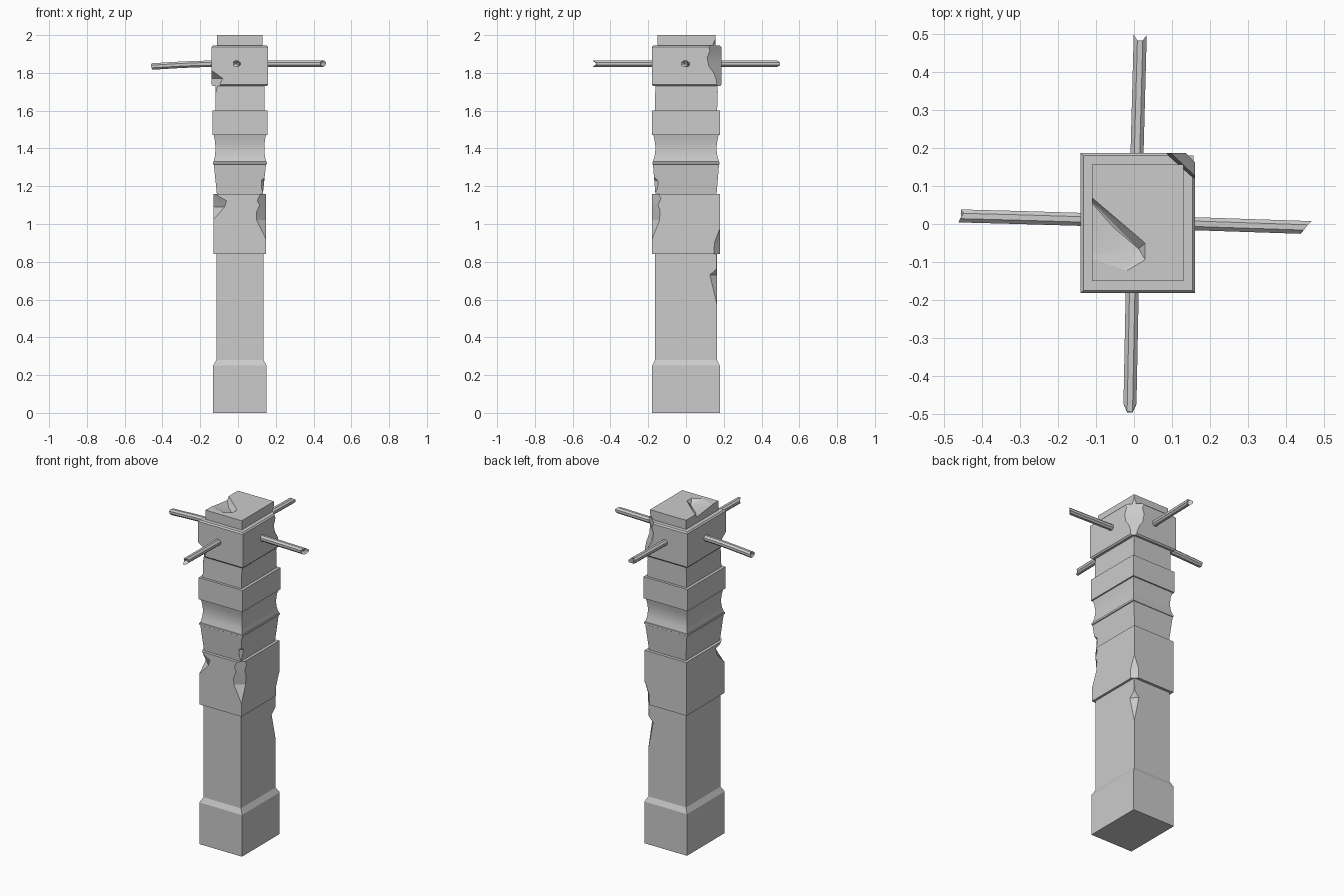
import bpy, bmesh, math
from mathutils import Vector

if "Cube" in bpy.data.objects:
    bpy.data.objects.remove(bpy.data.objects["Cube"])


def make_object(name, verts, faces):
    me = bpy.data.meshes.new(name)
    me.from_pydata(verts, [], faces)
    bm = bmesh.new()
    bm.from_mesh(me)
    bmesh.ops.recalc_face_normals(bm, faces=bm.faces)
    bm.to_mesh(me)
    bm.free()
    ob = bpy.data.objects.new(name, me)
    bpy.context.collection.objects.link(ob)
    return ob


def loft(name, rings):
    n = len(rings[0])
    verts = [v for r in rings for v in r]
    faces = [tuple(range(n)), tuple(range(len(verts) - n, len(verts)))]
    for k in range(len(rings) - 1):
        for i in range(n):
            j = (i + 1) % n
            faces.append((k * n + i, k * n + j, (k + 1) * n + j, (k + 1) * n + i))
    return make_object(name, verts, faces)


def smooth(ob, deg=20):
    bpy.ops.object.select_all(action='DESELECT')
    ob.select_set(True)
    bpy.context.view_layer.objects.active = ob
    bpy.ops.object.shade_smooth_by_angle(angle=math.radians(deg))


CX = 0.01
# post profile: height, half width, half depth
profile = [
    (0.0, .142, .179), (.25, .142, .179), (.28, .125, .164), (.84, .125, .164),
    (.84, .139, .18), (1.16, .139, .18), (1.16, .122, .162), (1.315, .138, .175),
    (1.317, .143, .178), (1.328, .143, .178), (1.33, .139, .175), (1.36, .132, .166),
    (1.40, .129, .161), (1.44, .132, .166), (1.47, .138, .172), (1.47, .146, .18),
    (1.60, .146, .18), (1.60, .129, .165), (1.735, .129, .165),
    (1.73, .143, .177), (1.738, .15, .184), (1.937, .15, .184), (1.945, .143, .177),
    (1.945, .12, .153), (2.0, .12, .153)]
profile[18] = (1.73, .129, .165)
post = loft("post", [[(CX + sx * hx, .003 * (z > 1.7) + sy * hy, z)
                      for sx, sy in ((-1, -1), (1, -1), (1, 1), (-1, 1))]
                     for z, hx, hy in profile])


def chip(sx, sy, hx, hy, cuts):
    """Corner break: at each height, cut a along x and b along y from the corner."""
    rings = []
    for z, a, b in cuts:
        p = Vector((CX + sx * (hx - a), sy * hy, z))
        q = Vector((CX + sx * hx, sy * (hy - b), z))
        e = p + (p - q) * 3
        f = q + (q - p) * 3
        rings.append([e, f, Vector((f.x, e.y, z))])
    return loft("chip_cutter", rings)


cutters = [
    # front right break
    chip(1, -1, .139, .18, [(.92, .003, .003), (1.02, .05, .04), (1.10, .035, .032),
                            (1.16, .03, .035), (1.23, .035, .045), (1.26, .012, .012)]),
    # front left break
    chip(-1, -1, .139, .18, [(1.03, .004, .004), (1.09, .058, .065), (1.15, .022, .04), (1.19, .01, .015)]),
    # back right break
    chip(1, 1, .139, .18, [(.52, .012, .012), (.73, .06, .07), (.78, .033, .033),
                           (.90, .03, .03), (.97, .003, .003)]),
    # head back right break
    chip(1, 1, .15, .187, [(1.66, .015, .015), (1.70, .045, .045), (1.73, .025, .025),
                           (1.80, .045, .04), (1.88, .075, .075), (1.95, .08, .072), (2.02, .06, .05)]),
    # head front left break
    chip(-1, -1, .15, .181, [(1.61, .018, .018), (1.73, .05, .05), (1.77, .06, .055), (1.81, .004, .004)]),
]

# dent and split on the top
bm = bmesh.new()
for co in [(-.12, .078, 2.001), (-.05, .0, 2.001), (.03, -.05, 2.001), (.03, -.095, 2.001),
           (-.02, -.125, 2.001), (-.12, -.09, 2.001), (.012, -.065, 1.972), (-.12, .066, 1.982),
           (-.055, -.008, 1.974)]:
    bm.verts.new(co)
bmesh.ops.convex_hull(bm, input=bm.verts)
me = bpy.data.meshes.new("dent_cutter")
bm.to_mesh(me)
bm.free()
dent = bpy.data.objects.new("dent_cutter", me)
bpy.context.collection.objects.link(dent)
cutters.append(dent)

for c in cutters:
    c.hide_render = True
    m = post.modifiers.new("cut", 'BOOLEAN')
    m.operation, m.solver, m.object = 'DIFFERENCE', 'EXACT', c
bpy.context.view_layer.objects.active = post
for m in list(post.modifiers):
    bpy.ops.object.modifier_apply(modifier=m.name)
for c in cutters:
    bpy.data.objects.remove(c)
smooth(post)


def rod(name, path, jag, r=.0185, n=8):
    """Splintered rod; jag shifts each vertex of the broken end."""
    path = [Vector(p) for p in path]
    d = (path[-1] - path[0]).normalized()
    side = d.cross(Vector((0, 0, 1))).normalized()
    up = side.cross(d)
    rings = []
    for k, p in enumerate(path):
        ring = []
        for i in range(n):
            t = 2 * math.pi * (i + .5) / n
            v = p + (side * math.cos(t) + up * math.sin(t)) * r
            ring.append(v + d * jag[i] if k == len(path) - 1 else v)
        rings.append(ring)
    verts = [v for rg in rings for v in rg] + [path[-1] - d * .02]
    faces = [tuple(range(n))]
    for k in range(len(rings) - 1):
        for i in range(n):
            j = (i + 1) % n
            faces.append((k * n + i, k * n + j, (k + 1) * n + j, (k + 1) * n + i))
    b = (len(rings) - 1) * n
    faces += [(b + i, b + (i + 1) % n, len(verts) - 1) for i in range(n)]
    smooth(make_object(name, verts, faces), 30)


Z = 1.848
prongs = [.012, -.003, -.003, .012, .012, -.003, -.003, .012]
point = [-.02, .0, .0, -.02, -.02, .002, .002, -.02]
slant = [.014, .004, -.006, -.016, -.012, -.004, .004, .012]
rod("left_rod", [(-.10, .011, Z), (-.2, .014, Z - .001), (-.3, .017, Z - .005), (-.45, .021, Z - .014)],
    [.005, -.003, .006, .01, .008, .003, .006, .004])
rod("right_rod", [(.12, .002, Z), (.45, -.009, Z)], [-s for s in slant])
rod("front_rod", [(-.004, -.14, Z), (-.011, -.493, Z)], point)
rod("back_rod", [(.007, .15, Z), (.016, .485, Z)], prongs)
